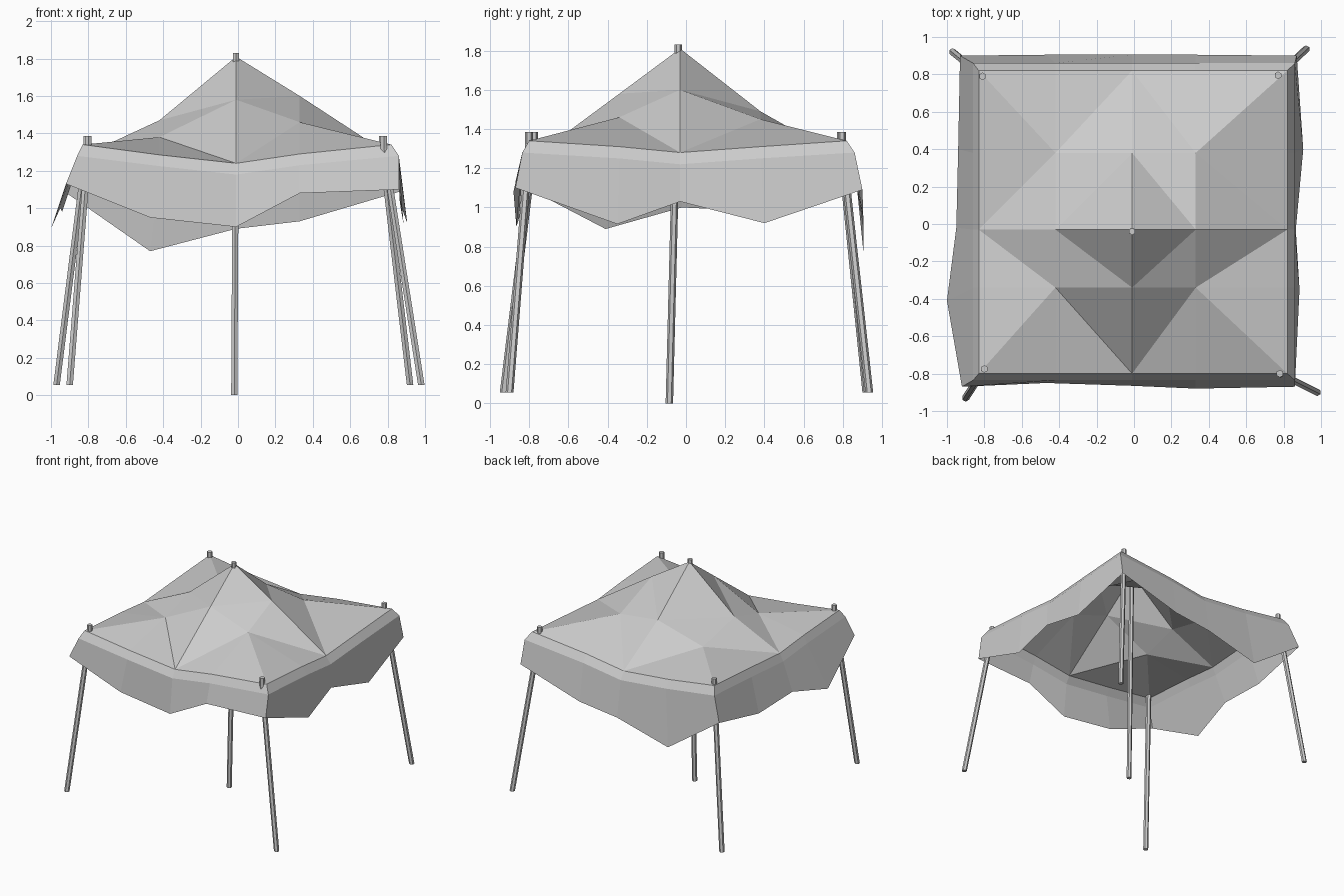
import bpy, bmesh
from mathutils import Vector

if "Cube" in bpy.data.objects:
    bpy.data.objects.remove(bpy.data.objects["Cube"])

XS = [-0.83, -0.42, -0.01, 0.33, 0.82]
YS = [-0.80, -0.34, -0.03, 0.38, 0.82]
# Sagging roof heights, front row first
HEIGHTS = [
    [1.34, 1.285, 1.24, 1.29, 1.34],
    [1.31, 1.38, 1.58, 1.46, 1.31],
    [1.28, 1.47, 1.81, 1.60, 1.28],
    [1.31, 1.38, 1.49, 1.45, 1.31],
    [1.34, 1.28, 1.24, 1.29, 1.34],
]
# Valance hem, anticlockwise from the front left corner
HEM = [
    (-0.92, -0.87, 1.13), (-0.47, -0.85, 0.95), (-0.01, -0.865, 0.90), (0.33, -0.88, 1.08),
    (0.86, -0.87, 1.10), (0.885, -0.35, 0.915), (0.865, -0.03, 1.03), (0.905, 0.40, 0.92),
    (0.87, 0.90, 1.09), (0.33, 0.905, 0.93), (-0.01, 0.905, 0.89), (-0.47, 0.905, 0.77),
    (-0.93, 0.90, 1.09), (-0.94, 0.40, 0.98), (-0.95, -0.02, 1.00), (-1.0, -0.41, 0.89),
]


def link(name, bm):
    mesh = bpy.data.meshes.new(name)
    bm.to_mesh(mesh)
    bm.free()
    obj = bpy.data.objects.new(name, mesh)
    bpy.context.collection.objects.link(obj)
    return obj


def pole(name, points, radius, sides=6):
    """Bent bar through the points, capped at both ends, level end cuts."""
    bm = bmesh.new()
    rings = []
    for p in points:
        ret = bmesh.ops.create_circle(bm, segments=sides, radius=radius)
        bmesh.ops.translate(bm, verts=ret["verts"], vec=Vector(p))
        rings.append(ret["verts"])
    for a, b in zip(rings, rings[1:]):
        for i in range(sides):
            j = (i + 1) % sides
            bm.faces.new((a[i], a[j], b[j], b[i]))
    bm.faces.new(rings[0])
    bm.faces.new(rings[-1])
    bmesh.ops.recalc_face_normals(bm, faces=bm.faces)
    return link(name, bm)


# Canopy roof: triangles mirrored about the middle lines
bm = bmesh.new()
g = [[bm.verts.new((x, y, HEIGHTS[j][i])) for i, x in enumerate(XS)] for j, y in enumerate(YS)]
for j in range(4):
    for i in range(4):
        a, b, c, d = g[j][i], g[j][i + 1], g[j + 1][i + 1], g[j + 1][i]
        corner = i in (0, 3) and j in (0, 3)
        rising = (i < 2) == (j < 2)
        if rising == corner:
            bm.faces.new((a, b, c))
            bm.faces.new((a, c, d))
        else:
            bm.faces.new((a, b, d))
            bm.faces.new((b, c, d))

# Sloped shoulder and hanging valance around the roof edge
edge = ([g[0][i] for i in range(4)] + [g[j][4] for j in range(4)]
        + [g[4][i] for i in range(4, 0, -1)] + [g[j][0] for j in range(4, 0, -1)])
shoulder = []
for v in edge:
    x, y, z = v.co
    if abs(x) > 0.8:
        x += 0.04 if x > 0 else -0.03
    if abs(y) > 0.79:
        y += 0.04 if y > 0 else -0.035
    shoulder.append(bm.verts.new((x, y, z - 0.06)))
hem = [bm.verts.new(p) for p in HEM]
for upper, lower in ((edge, shoulder), (shoulder, hem)):
    for i in range(16):
        j = (i + 1) % 16
        bm.faces.new((lower[i], lower[j], upper[j], upper[i]))
link("canopy", bm)

# Splayed corner poles and the upright centre pole
CORNERS = {
    "front_left_pole": ((-0.80, -0.775), (-0.90, -0.93)),
    "front_right_pole": ((0.78, -0.80), (0.98, -0.90)),
    "back_left_pole": ((-0.81, 0.79), (-0.97, 0.92)),
    "back_right_pole": ((0.77, 0.795), (0.92, 0.935)),
}
for name, (top, foot) in CORNERS.items():
    pole(name, [(*foot, 0.055), (*top, 1.32), (*top, 1.385)], 0.02)
pole("centre_pole", [(-0.02, -0.085, 0), (-0.01, -0.04, 1.77), (-0.01, -0.04, 1.83)], 0.019)
